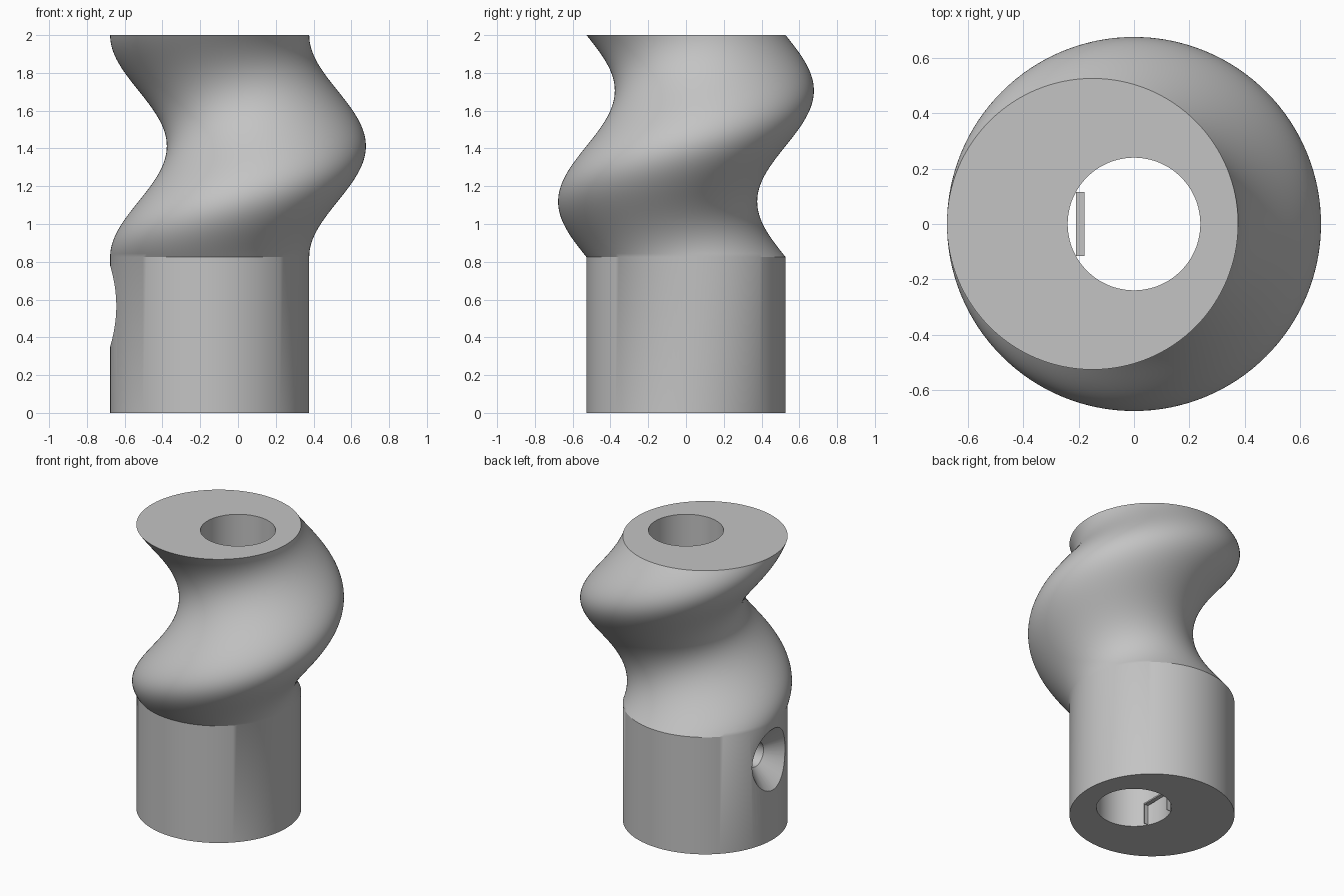
import bpy, bmesh, math
from mathutils import Matrix, Vector

if "Cube" in bpy.data.objects:
    bpy.data.objects.remove(bpy.data.objects["Cube"], do_unlink=True)

SIDES = 128
RADIUS, OFFSET, BORE = 0.527, 0.15, 0.24
HUB_TOP, TOP, STEPS = 0.825, 2.0, 64

grey = bpy.data.materials.new("plain grey")
grey.use_nodes = True
grey.diffuse_color = (0.55, 0.55, 0.55, 1)
grey.node_tree.nodes["Principled BSDF"].inputs["Base Color"].default_value = (0.55, 0.55, 0.55, 1)


def make_object(name, bm):
    bmesh.ops.recalc_face_normals(bm, faces=bm.faces)
    mesh = bpy.data.meshes.new(name)
    bm.to_mesh(mesh)
    bm.free()
    mesh.materials.append(grey)
    obj = bpy.data.objects.new(name, mesh)
    bpy.context.collection.objects.link(obj)
    return obj


def ring(bm, centre, radius, sides=SIDES):
    angles = [math.tau * i / sides for i in range(sides)]
    return [bm.verts.new(centre + Vector((radius * math.cos(a), radius * math.sin(a), 0)))
            for a in angles]


def bridge(bm, a, b):
    n = len(a)
    for i in range(n):
        j = (i + 1) % n
        bm.faces.new((a[i], a[j], b[j], b[i]))


# Straight hub, helical upper body with one full turn, and through bore
bm = bmesh.new()
loops = [ring(bm, Vector((-OFFSET, 0, 0)), RADIUS)]
for k in range(STEPS + 1):
    t = k / STEPS
    a = math.pi + math.tau * t
    centre = Vector((OFFSET * math.cos(a), OFFSET * math.sin(a), HUB_TOP + (TOP - HUB_TOP) * t))
    loops.append(ring(bm, centre, RADIUS))
loops.append(ring(bm, Vector((0, 0, TOP)), BORE))
loops.append(ring(bm, Vector((0, 0, 0)), BORE))
for a, b in zip(loops, loops[1:] + loops[:1]):
    bridge(bm, a, b)
body = make_object("eccentric_screw_body", bm)

# Countersunk set screw hole, turned to point along -x
bm = bmesh.new()
profile = [(0.1, 0.085), (0.545, 0.085), (0.8, 0.336)]
loops = [ring(bm, Vector((0, 0, d)), r, 64) for d, r in profile]
for a, b in zip(loops, loops[1:]):
    bridge(bm, a, b)
bm.faces.new(loops[0])
bm.faces.new(loops[-1])
bm.transform(Matrix.Translation((0, 0, 0.565)) @ Matrix.Rotation(-math.pi / 2, 4, "Y"))
cutter = make_object("screw_hole_cutter", bm)
cutter.hide_render = True

cut = body.modifiers.new("screw_hole", "BOOLEAN")
cut.operation = "DIFFERENCE"
cut.solver = "EXACT"
cut.object = cutter
bpy.context.view_layer.objects.active = body
body.select_set(True)
bpy.ops.object.modifier_apply(modifier=cut.name)
bpy.data.objects.remove(cutter, do_unlink=True)
bpy.ops.object.shade_smooth_by_angle(angle=math.radians(30))

# Small bridge frame at the bottom of the bore
bm = bmesh.new()
for centre, size in (((-0.195, 0, 0.145), (0.03, 0.23, 0.01)),
                     ((-0.195, 0.113, 0.07), (0.03, 0.004, 0.14)),
                     ((-0.195, -0.113, 0.07), (0.03, 0.004, 0.14))):
    bmesh.ops.create_cube(bm, size=1, matrix=Matrix.Translation(centre) @ Matrix.Diagonal((*size, 1)))
make_object("bore_key_frame", bm)
